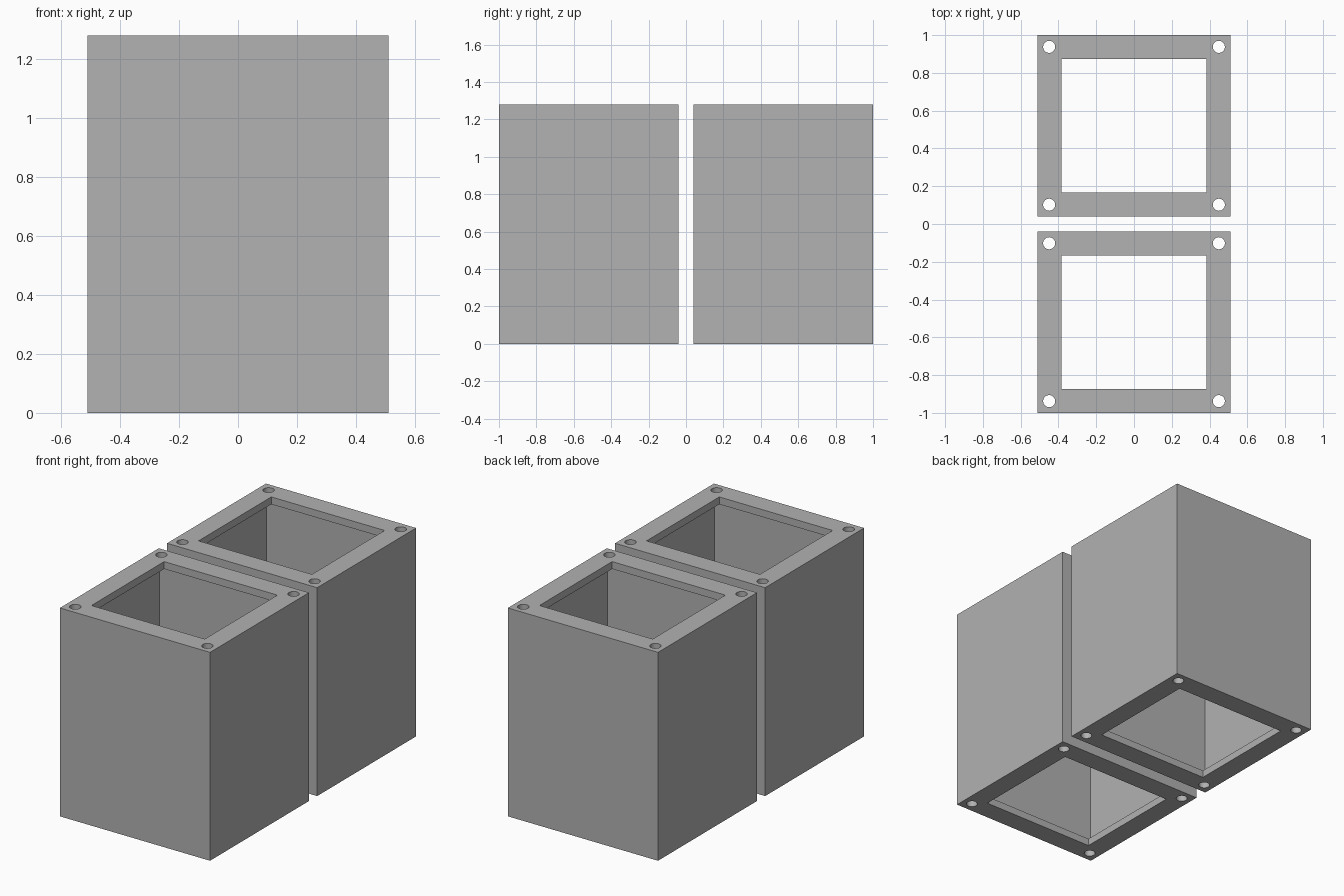
import bpy, bmesh, math

if "Cube" in bpy.data.objects:
    bpy.data.objects.remove(bpy.data.objects["Cube"])

HX, HY, H = 0.51, 0.48, 1.28      # half width, half depth, height of one casing
CY = 0.52                         # distance of each casing from the middle
OX, OY = 0.385, 0.353             # half size of the flange opening
BX, BY, R = 0.449, 0.418, 0.032   # bolt hole positions and radius
WALL, PLATE = 0.015, 0.045        # sheet and flange thickness

grey = bpy.data.materials.new("plain_grey")
grey.diffuse_color = (0.445, 0.445, 0.445, 1)
grey.use_nodes = True
grey.node_tree.nodes["Principled BSDF"].inputs["Base Color"].default_value = grey.diffuse_color


def rect(hx, hy):
    return [(-hx, -hy), (hx, -hy), (hx, hy), (-hx, hy)]


def circle(cx, cy, r, n=32):
    return [(cx + r * math.cos(2 * math.pi * i / n),
             cy + r * math.sin(2 * math.pi * i / n)) for i in range(n)]


def casing(name, cy):
    bm = bmesh.new()

    def loop(points, z):
        vs = [bm.verts.new((x, y + cy, z)) for x, y in points]
        return vs, [bm.edges.new((vs[i], vs[(i + 1) % len(vs)])) for i in range(len(vs))]

    def skin(a, b):
        for i in range(len(a)):
            j = (i + 1) % len(a)
            bm.faces.new((a[i], a[j], b[j], b[i]))

    holes = [circle(sx * BX, sy * BY, R) for sx in (-1, 1) for sy in (-1, 1)]
    inner = rect(HX - WALL, HY - WALL)

    def layer(outline):
        # flat flange face with the opening and four bolt holes
        loops = [loop(p, layer.z) for p in [outline, rect(OX, OY)] + holes]
        bmesh.ops.triangle_fill(bm, use_beauty=True, use_dissolve=False,
                                edges=[e for l in loops for e in l[1]])
        return [l[0] for l in loops]

    levels = []
    for z, outline in ((0, rect(HX, HY)), (PLATE, inner),
                       (H - PLATE, inner), (H, rect(HX, HY))):
        layer.z = z
        levels.append(layer(outline))
    bottom, low, high, top = levels
    skin(bottom[0], top[0])           # outer walls
    skin(low[0], high[0])             # inner walls
    for a, b in ((bottom, low), (high, top)):
        for k in range(1, 6):         # opening rims and bolt hole walls
            skin(a[k], b[k])
    bmesh.ops.recalc_face_normals(bm, faces=bm.faces[:])
    # merge the flat triangles into clean faces
    me = bpy.data.meshes.new(name)
    bm.to_mesh(me)
    bm.free()
    me.materials.append(grey)
    ob = bpy.data.objects.new(name, me)
    bpy.context.collection.objects.link(ob)
    bpy.ops.object.select_all(action='DESELECT')
    ob.select_set(True)
    bpy.context.view_layer.objects.active = ob
    bpy.ops.object.shade_smooth_by_angle(angle=math.radians(30))


casing("front_casing", -CY)
casing("back_casing", CY)
